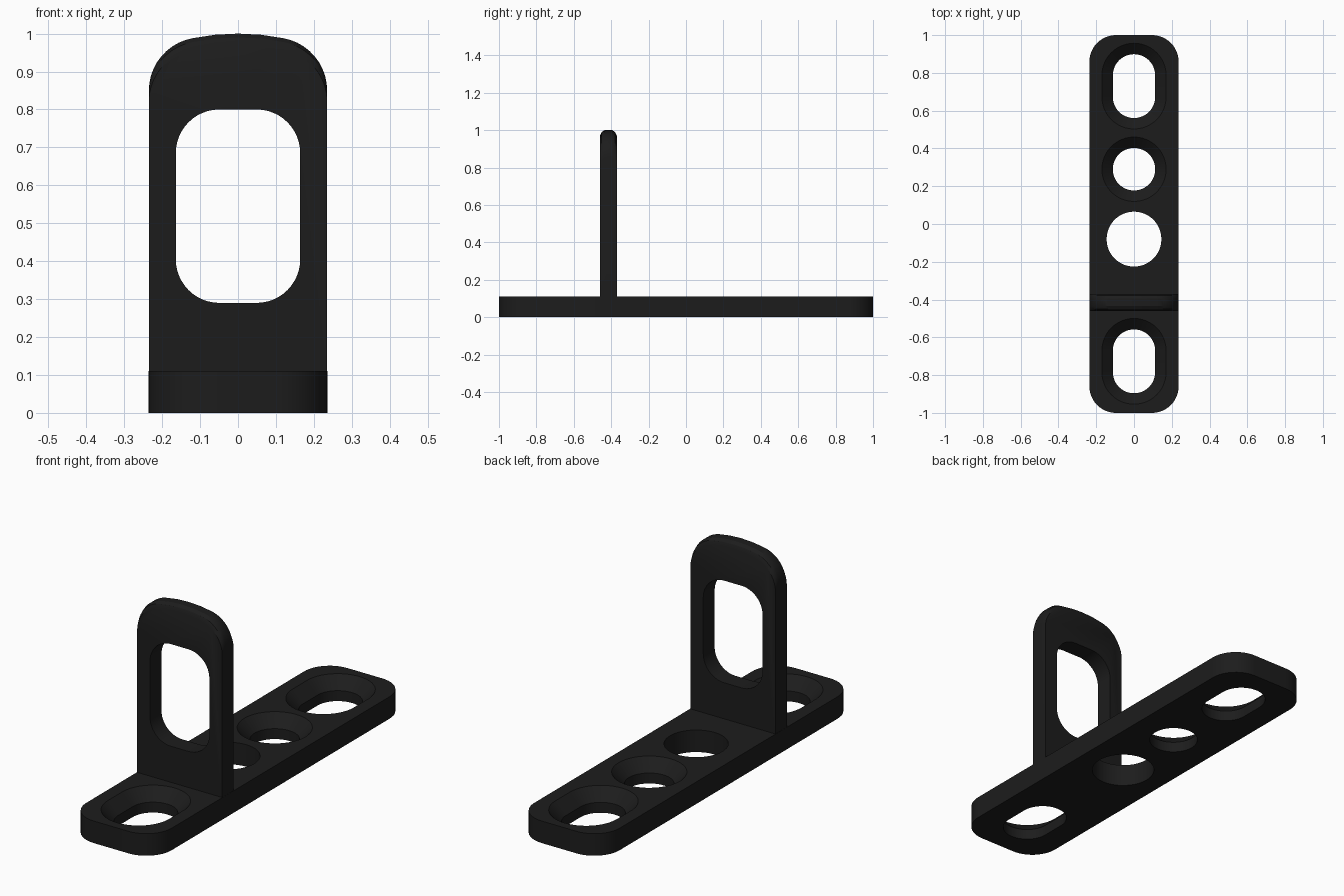
import bpy, bmesh
from math import sin, cos, pi, radians

if "Cube" in bpy.data.objects:
    bpy.data.objects.remove(bpy.data.objects["Cube"])

black = bpy.data.materials.new("black")
black.diffuse_color = (0.012, 0.012, 0.012, 1)
black.use_nodes = True
black.node_tree.nodes["Principled BSDF"].inputs["Base Color"].default_value = black.diffuse_color


def loft(name, rings):
    """Skin a list of equal-length point rings into a closed solid."""
    bm = bmesh.new()
    rows = [[bm.verts.new(p) for p in ring] for ring in rings]
    n = len(rows[0])
    for a, b in zip(rows, rows[1:]):
        for i in range(n):
            j = (i + 1) % n
            bm.faces.new((a[i], a[j], b[j], b[i]))
    bm.faces.new(rows[0][::-1])
    bm.faces.new(rows[-1])
    bmesh.ops.recalc_face_normals(bm, faces=bm.faces)
    me = bpy.data.meshes.new(name)
    bm.to_mesh(me)
    bm.free()
    ob = bpy.data.objects.new(name, me)
    bpy.context.collection.objects.link(ob)
    me.materials.append(black)
    return ob


def rounded(hx, hy, r, seg=12):
    """Rounded rectangle outline, half sizes hx, hy."""
    pts = []
    for q, (sx, sy) in enumerate(((1, 1), (-1, 1), (-1, -1), (1, -1))):
        for i in range(seg + 1):
            a = (q + i / seg) * pi / 2
            pts.append((sx * (hx - r) + r * cos(a), sy * (hy - r) + r * sin(a)))
    return pts


def cut(ob, cutter):
    m = ob.modifiers.new("cut", 'BOOLEAN')
    m.object = cutter
    m.solver = 'EXACT'
    bpy.context.view_layer.objects.active = ob
    bpy.ops.object.modifier_apply(modifier=m.name)
    bpy.data.objects.remove(cutter)


def smooth(ob):
    bpy.ops.object.select_all(action='DESELECT')
    ob.select_set(True)
    bpy.context.view_layer.objects.active = ob
    bpy.ops.object.shade_smooth_by_angle(angle=radians(30))


# base plate
T = 0.11
plate = loft("base_plate", [[(x, y, z) for x, y in rounded(0.236, 1, 0.14)] for z in (0, T)])

# holes: centre y, radius, half length of straight part, rim radius
for cy, r, s, rim in ((0.73, 0.112, 0.057, 0.17), (0.29, 0.112, 0.0005, 0.17),
                      (-0.08, 0.145, 0.0005, 0.145), (-0.727, 0.112, 0.057, 0.17)):
    d = rim - r
    levels = [(-0.05, r), (T - d, r), (T, rim), (T + 0.05, rim + (0.05 if d else 0))]
    if not d:
        levels.pop(1)
    cut(plate, loft("hole_cutter", [[(x, cy + y, z) for x, y in rounded(q, q + s, q - 0.0003)]
                                    for z, q in levels]))

# upright tab, its arched top rounded over front and back
half = [(0.235, 0.85)]
half += [(0.095 + 0.14 * cos(radians(a)), 0.85 + 0.14 * sin(radians(a))) for a in range(8, 81, 8)]
half += [(0.06, 0.997)]
top = half + [(0, 1.0)] + [(-x, z) for x, z in reversed(half)]
rings = []
for y, drop in ((-0.46, 0.03), (-0.451, 0.01), (-0.435, 0), (-0.395, 0), (-0.379, 0.01), (-0.37, 0.03)):
    rings.append([(0.235, y, 0.1)] + [(x, y, z - drop) for x, z in top] + [(-0.235, y, 0.1)])
upright = loft("upright_tab", rings)

# window through the upright
cut(upright, loft("window_cutter", [[(x, y, 0.545 + z) for x, z in rounded(0.164, 0.255, 0.115)]
                                    for y in (-0.6, -0.2)]))

for ob in (plate, upright):
    smooth(ob)
